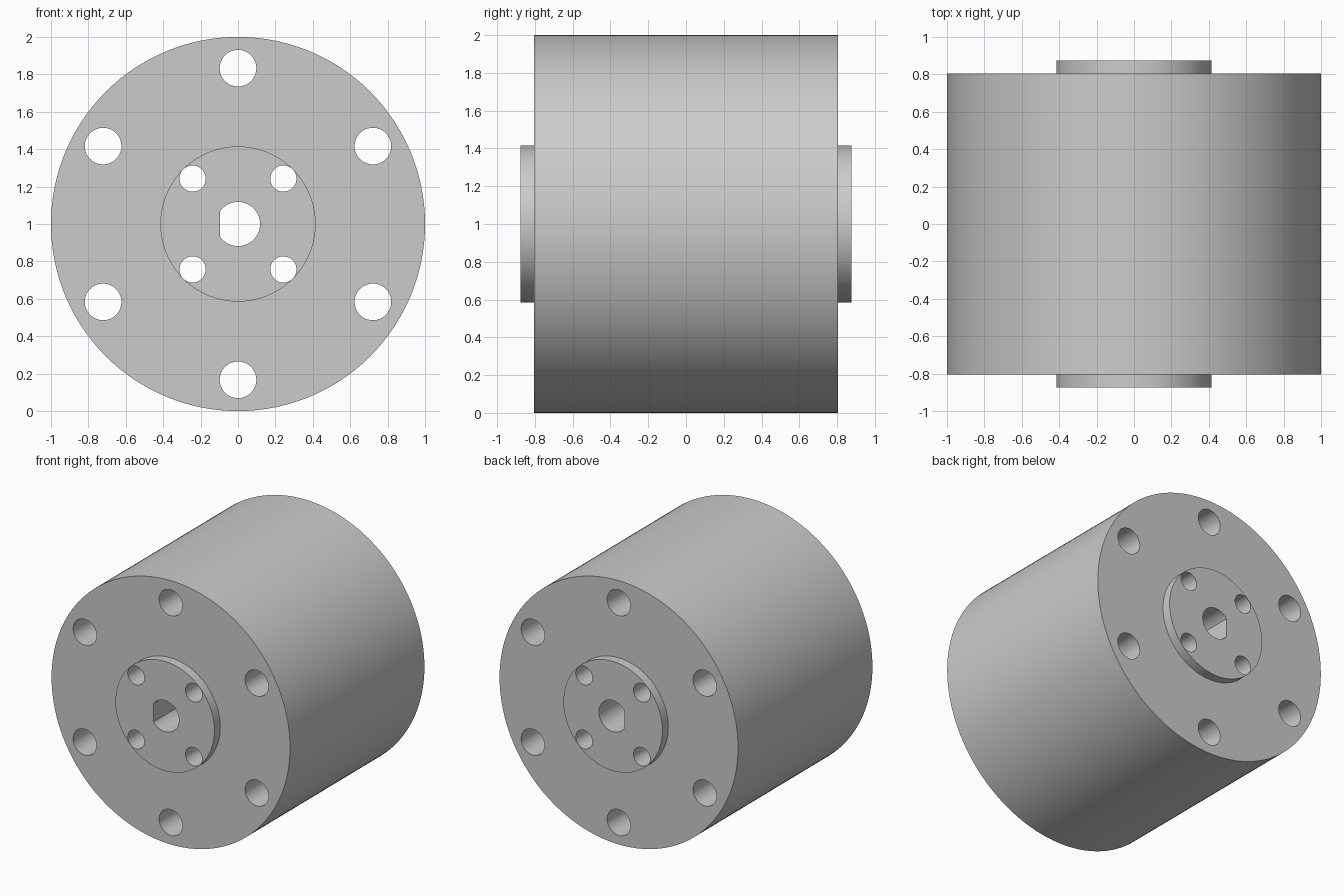
import bpy, bmesh, math
from mathutils import Vector, Matrix

if "Cube" in bpy.data.objects:
    bpy.data.objects.remove(bpy.data.objects["Cube"])

HALF_BODY, HALF_BOSS = 0.805, 0.875
CENTRE_Z = 1.0

steel = bpy.data.materials.new("light_grey")
steel.diffuse_color = (0.6, 0.6, 0.6, 1)
steel.use_nodes = True
steel.node_tree.nodes["Principled BSDF"].inputs["Base Color"].default_value = steel.diffuse_color


def make_object(name, bm):
    bmesh.ops.remove_doubles(bm, verts=bm.verts, dist=1e-5)
    bmesh.ops.recalc_face_normals(bm, faces=bm.faces)
    mesh = bpy.data.meshes.new(name)
    bm.to_mesh(mesh)
    bm.free()
    mesh.materials.append(steel)
    obj = bpy.data.objects.new(name, mesh)
    bpy.context.collection.objects.link(obj)
    return obj


def arc(cx, cz, r, start, end, n):
    """Points along an arc in the XZ plane."""
    return [(cx + r * math.cos(start + (end - start) * i / n),
             cz + r * math.sin(start + (end - start) * i / n)) for i in range(n + 1)]


def add_prism(bm, outline, half):
    """Extrude a closed XZ outline along Y."""
    face = bm.faces.new([bm.verts.new((x, -half, z)) for x, z in outline])
    ext = bmesh.ops.extrude_face_region(bm, geom=[face], use_keep_orig=True)
    verts = [v for v in ext["geom"] if isinstance(v, bmesh.types.BMVert)]
    bmesh.ops.translate(bm, verts=verts, vec=(0, 2 * half, 0))


# Hub: stepped half-profile lathed around the Y axis
bm = bmesh.new()
profile = [(0, -HALF_BOSS), (0.415, -HALF_BOSS), (0.415, -HALF_BODY), (1, -HALF_BODY),
           (1, HALF_BODY), (0.415, HALF_BODY), (0.415, HALF_BOSS), (0, HALF_BOSS)]
verts = [bm.verts.new((r, y, CENTRE_Z)) for r, y in profile]
edges = [bm.edges.new(pair) for pair in zip(verts, verts[1:])]
bmesh.ops.spin(bm, geom=verts + edges, cent=(0, 0, CENTRE_Z), axis=(0, 1, 0),
               angle=math.tau, steps=128, use_merge=True)
bmesh.ops.remove_doubles(bm, verts=bm.verts, dist=1e-5)
bmesh.ops.dissolve_limit(bm, angle_limit=0.001, verts=bm.verts, edges=bm.edges)
hub = make_object("flanged_hub", bm)

# Cutters: six outer bolt holes, four inner bolt holes, D-shaped shaft bore
bm = bmesh.new()


def hole_ring(count, ring_radius, hole_radius, first_angle, sides):
    for k in range(count):
        a = first_angle + math.tau * k / count
        add_prism(bm, arc(ring_radius * math.cos(a), CENTRE_Z + ring_radius * math.sin(a),
                          hole_radius, 0, math.tau, sides)[:-1], 1.0)


hole_ring(6, 0.833, 0.098, math.pi / 2, 48)
hole_ring(4, 0.343, 0.07, math.pi / 4, 40)
flat = math.acos(-0.095 / 0.118)
add_prism(bm, arc(0, CENTRE_Z, 0.118, -flat, flat, 40), 1.0)
cutter = make_object("hole_cutter", bm)
cutter.hide_render = True

# Cut every hole right through the hub
cut = hub.modifiers.new("holes", "BOOLEAN")
cut.operation = "DIFFERENCE"
cut.solver = "EXACT"
cut.object = cutter
bpy.ops.object.select_all(action="DESELECT")
hub.select_set(True)
bpy.context.view_layer.objects.active = hub
bpy.ops.object.modifier_apply(modifier=cut.name)
bpy.data.objects.remove(cutter)

bpy.ops.object.shade_smooth_by_angle(angle=math.radians(30))
